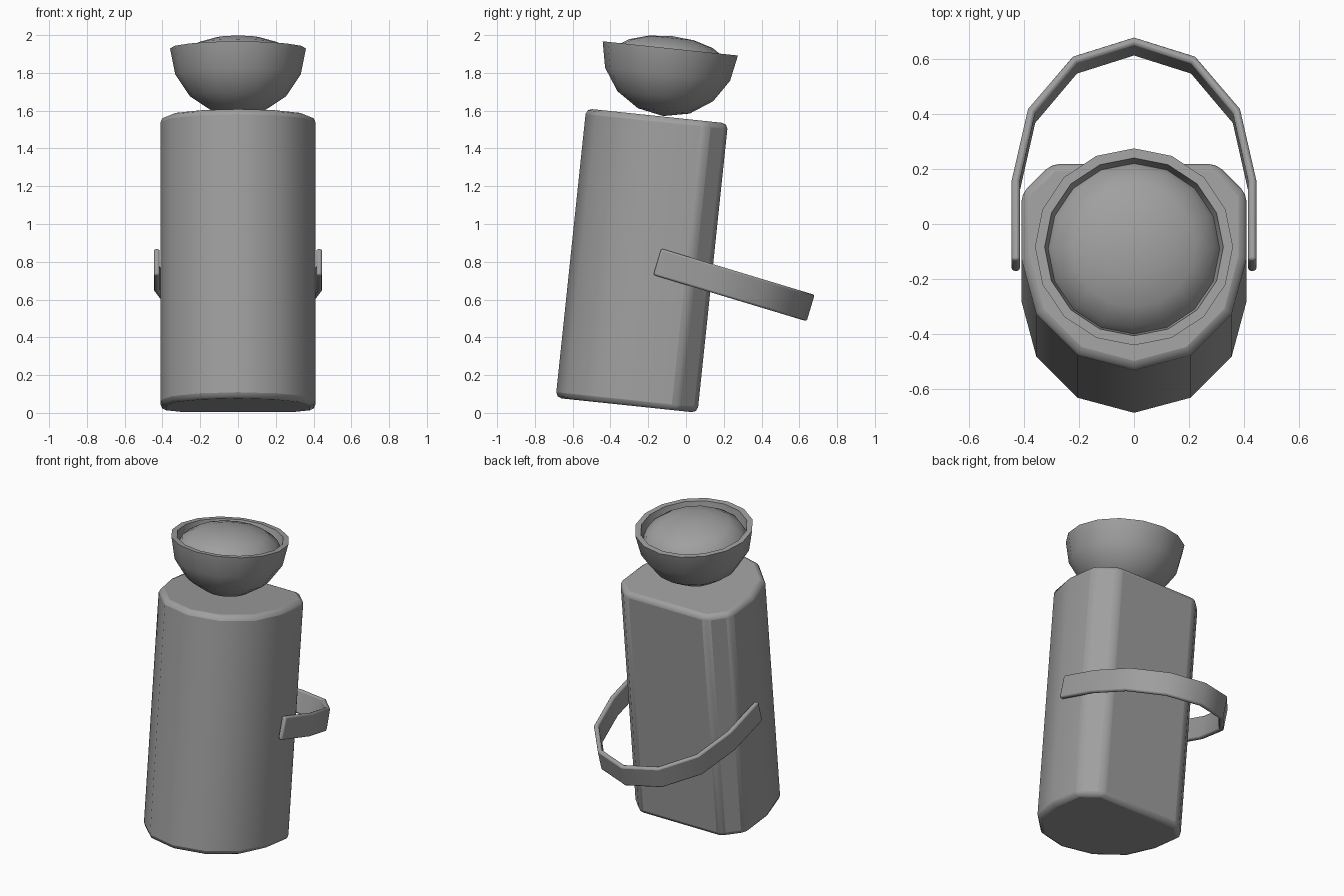
import bpy, bmesh
from math import sin, cos, pi, radians
from mathutils import Matrix

cube = bpy.data.objects.get("Cube")
if cube:
    bpy.data.objects.remove(cube, do_unlink=True)

grey = bpy.data.materials.new("plain grey")
grey.use_nodes = True
grey.diffuse_color = (0.35, 0.35, 0.35, 1)
grey.node_tree.nodes["Principled BSDF"].inputs["Base Color"].default_value = grey.diffuse_color


def frame(y, z, tilt):
    return Matrix.Translation((0, y, z)) @ Matrix.Rotation(radians(-tilt), 4, "X")


def finish(name, bm, matrix, bevel=0, segments=2):
    bmesh.ops.recalc_face_normals(bm, faces=bm.faces)
    mesh = bpy.data.meshes.new(name)
    bm.to_mesh(mesh)
    bm.free()
    mesh.materials.append(grey)
    ob = bpy.data.objects.new(name, mesh)
    bpy.context.collection.objects.link(ob)
    ob.matrix_world = matrix
    if bevel:
        mod = ob.modifiers.new("Bevel", "BEVEL")
        mod.width, mod.segments = bevel, segments
        mod.limit_method, mod.angle_limit = "ANGLE", radians(40)
    bpy.ops.object.select_all(action="DESELECT")
    bpy.context.view_layer.objects.active = ob
    ob.select_set(True)
    bpy.ops.object.shade_smooth_by_angle(angle=radians(40))
    return ob


def prism(outline, z0, z1):
    """Closed outline extruded from z0 to z1."""
    bm = bmesh.new()
    face = bm.faces.new([bm.verts.new((x, y, z0)) for x, y in outline])
    top = bmesh.ops.extrude_face_region(bm, geom=[face])["geom"]
    bmesh.ops.translate(bm, verts=[v for v in top if isinstance(v, bmesh.types.BMVert)],
                        vec=(0, 0, z1 - z0))
    return bm


def lathe(profile, sides=16):
    """Profile of (radius, height) points spun about z."""
    bm = bmesh.new()
    verts = [bm.verts.new((r, 0, z)) for r, z in profile]
    edges = [bm.edges.new(pair) for pair in zip(verts, verts[1:])]
    bmesh.ops.spin(bm, geom=verts + edges, axis=(0, 0, 1), cent=(0, 0, 0),
                   angle=2 * pi, steps=sides)
    bmesh.ops.remove_doubles(bm, verts=bm.verts, dist=0.0005)
    return bm


leaning = frame(-0.282, 0.037, 6)

# Body: rounded front, flat back with cut corners
R, BACK, CUT, HEIGHT = 0.41, 0.345, 0.11, 1.54
front_arc = [(R * cos(a), -R * sin(a)) for a in (i * pi / 6 for i in range(7))]
outline = front_arc + [(-R, BACK - CUT), (CUT - R, BACK), (R - CUT, BACK), (R, BACK - CUT)]
finish("body", prism(outline, 0, HEIGHT), leaning, bevel=0.03)

# Head bowl: open half sphere with a wall
head = leaning @ Matrix.Translation((0, 0, 1.903))
OUTER, INNER = 0.36, 0.325
quarter = [i * pi / 8 for i in range(5)]
profile = [(OUTER * sin(a), -OUTER * cos(a)) for a in quarter]
profile += [(INNER * sin(a), -INNER * cos(a)) for a in reversed(quarter)]
finish("head_bowl", lathe(profile), head)

# Face dome: flattened sphere set in the bowl
half = [i * pi / 8 for i in range(9)]
finish("face_dome", lathe([(0.315 * sin(a), 0.138 * cos(a)) for a in half]),
       head @ Matrix.Translation((0, 0, -0.072)))

# Back band: flat strip looping behind the body from side to side
STRAIGHT, LOOP, THICK = 0.305, 0.543, 0.03


def band_edge(inset):
    arc = [((0.445 - inset) * cos(a), STRAIGHT + (LOOP - inset) * sin(a))
           for a in (i * pi / 6 for i in range(7))]
    return [(0.445 - inset, 0)] + arc + [(inset - 0.445, 0)]


finish("back_band", prism(band_edge(0) + band_edge(THICK)[::-1], -0.073, 0.073),
       frame(-0.152, 0.80, 16.8), bevel=0.01)
